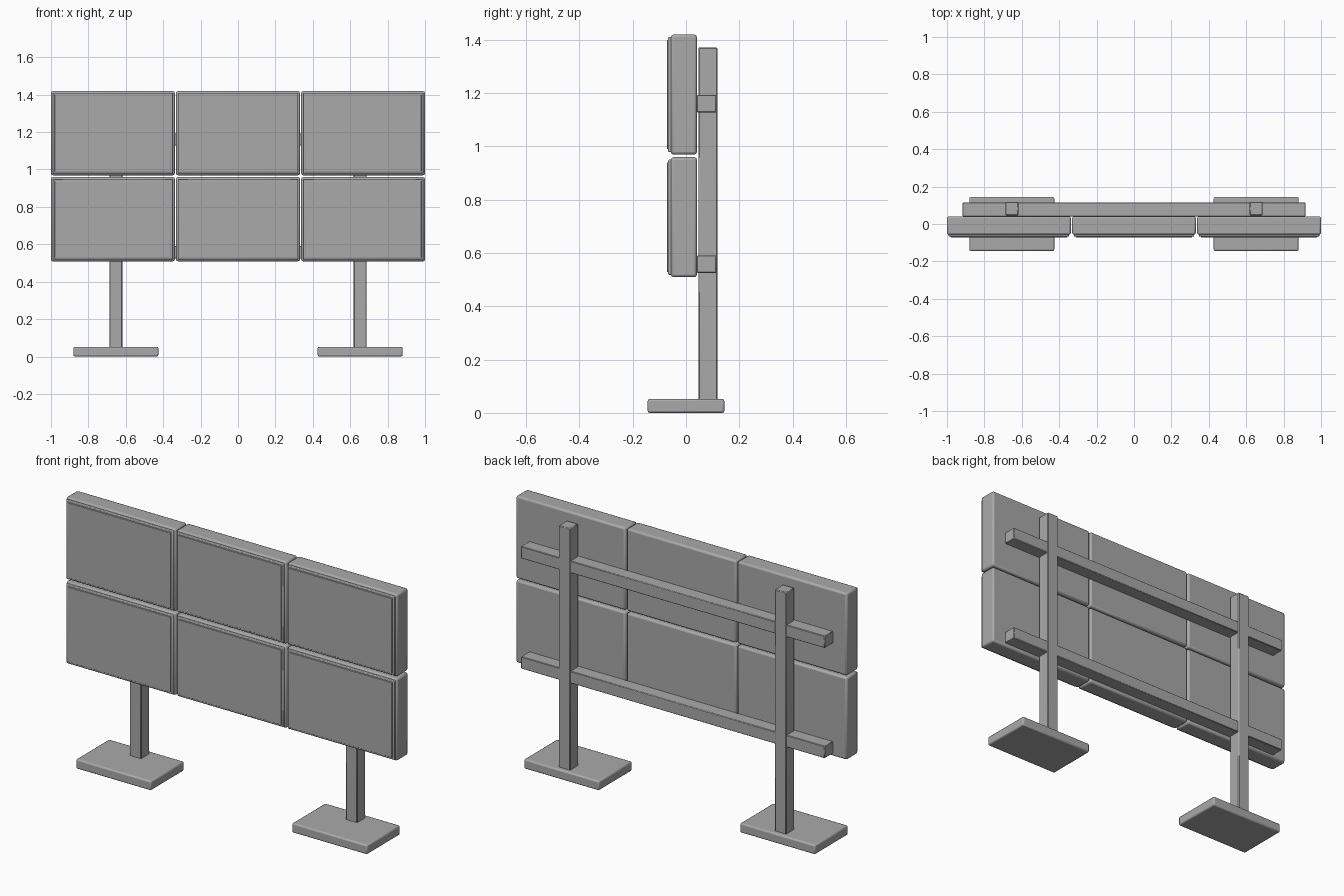
import bpy

cube = bpy.data.objects.get("Cube")
if cube:
    bpy.data.objects.remove(cube, do_unlink=True)

# One grey for the whole display wall
grey = bpy.data.materials.new("plain_grey")
grey.use_nodes = True
colour = (0.4, 0.4, 0.4, 1)
grey.diffuse_color = colour
grey.node_tree.nodes["Principled BSDF"].inputs["Base Color"].default_value = colour


def box(name, x, y, z, bevel=0.0, segments=2):
    """Box spanning the given (low, high) ranges, with softened edges."""
    centre = [(a + b) / 2 for a, b in (x, y, z)]
    bpy.ops.mesh.primitive_cube_add(size=1, location=centre)
    obj = bpy.context.object
    obj.name = name
    obj.scale = [b - a for a, b in (x, y, z)]
    bpy.ops.object.transform_apply(location=False, rotation=False, scale=True)
    obj.data.materials.append(grey)
    if bevel:
        mod = obj.modifiers.new("soft_edges", "BEVEL")
        mod.width = bevel
        mod.segments = segments
        bpy.ops.object.shade_smooth_by_angle()
    return obj


def around(centre, half):
    return (centre - half, centre + half)


# Six screens: casing, raised bezel and display glass
rows = {"lower": around(0.734, 0.225), "upper": around(1.194, 0.225)}
columns = {"right": -0.669, "middle": 0, "left": 0.669}
for row, (low, high) in rows.items():
    for column, cx in columns.items():
        label = f"{row}_{column}"
        for part, inset, front, back, bevel in (
            ("casing", 0, -0.057, 0.041, 0.01),
            ("bezel", 0.009, -0.067, -0.04, 0.004),
            ("display", 0.02, -0.072, -0.05, 0.002),
        ):
            box(f"{label}_{part}", around(cx, 0.331 - inset), (front, back),
                (low + inset, high - inset), bevel)

# Horizontal mounting rails
for row, z in (("lower", 0.558), ("upper", 1.16)):
    box(f"{row}_rail", (-0.918, 0.918), (0.041, 0.114), around(z, 0.033), 0.003, 1)

# Upright posts on flat feet
for side, sign in (("right", -1), ("left", 1)):
    cx = sign * 0.653
    box(f"{side}_post", around(cx, 0.035), (0.046, 0.118), (0.04, 1.37), 0.004, 1)
    box(f"{side}_foot", around(cx, 0.227), (-0.144, 0.144), (0, 0.052), 0.008)
